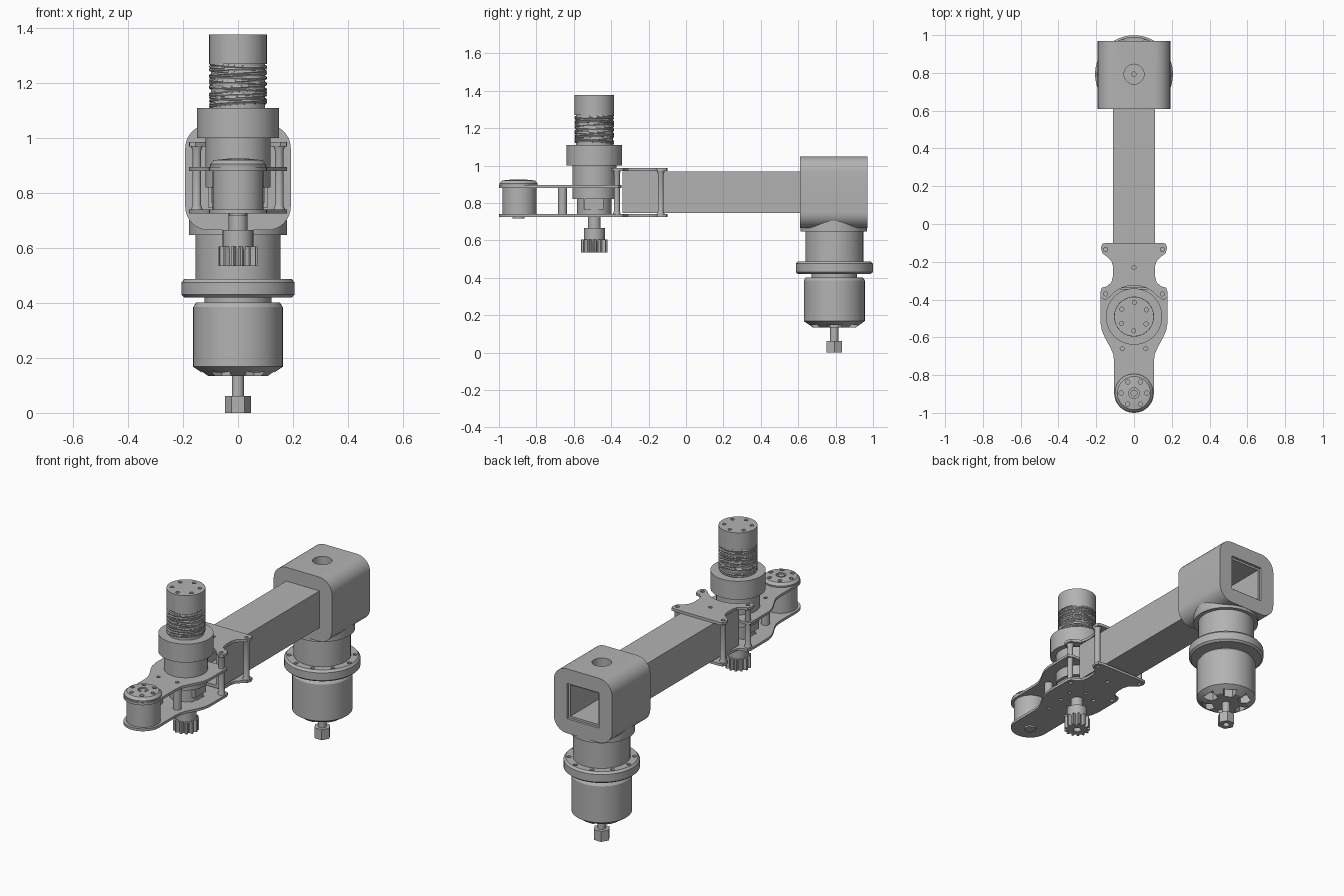
import bpy, bmesh, math, random
from mathutils import Matrix

random.seed(4)
cube = bpy.data.objects.get("Cube")
if cube:
    bpy.data.objects.remove(cube, do_unlink=True)

grey = bpy.data.materials.new("machined grey")
grey.use_nodes = True
grey.diffuse_color = (0.45, 0.45, 0.45, 1)
grey.node_tree.nodes["Principled BSDF"].inputs["Base Color"].default_value = grey.diffuse_color

REAR_Y, MOTOR_Y, WHEEL_Y = 0.793, -0.49, -0.895
TUBE_Z = 0.857


def finish(name, bm):
    bmesh.ops.recalc_face_normals(bm, faces=bm.faces[:])
    mesh = bpy.data.meshes.new(name)
    bm.to_mesh(mesh)
    bm.free()
    mesh.materials.append(grey)
    obj = bpy.data.objects.new(name, mesh)
    bpy.context.collection.objects.link(obj)
    smooth(obj)
    return obj


def smooth(obj):
    bpy.ops.object.select_all(action='DESELECT')
    obj.select_set(True)
    bpy.context.view_layer.objects.active = obj
    bpy.ops.object.shade_smooth_by_angle(angle=math.radians(30))


def lathe(name, profile, x=0, y=0, sides=48):
    """Turned solid from (radius, z) pairs, capped at both ends."""
    bm = bmesh.new()
    rings = []
    for r, z in profile:
        rings.append([bm.verts.new((x + r * math.cos(math.tau * i / sides),
                                    y + r * math.sin(math.tau * i / sides), z))
                      for i in range(sides)])
    for a, b in zip(rings, rings[1:]):
        for i in range(sides):
            j = (i + 1) % sides
            bm.faces.new((a[i], a[j], b[j], b[i]))
    bm.faces.new(rings[0])
    bm.faces.new(rings[-1])
    return finish(name, bm)


def rod(name, r, z0, z1, x=0, y=0, sides=24):
    return lathe(name, [(r, z0), (r, z1)], x, y, sides)


def prism(name, outline, a, b, along_y=False):
    """Outline extruded from a to b along z, or along y."""
    bm = bmesh.new()
    place = (lambda u, v, w: (u, w, v)) if along_y else (lambda u, v, w: (u, v, w))
    low, high = [[bm.verts.new(place(u, v, w)) for u, v in outline] for w in (a, b)]
    for i in range(len(low)):
        j = (i + 1) % len(low)
        bm.faces.new((low[i], low[j], high[j], high[i]))
    bm.faces.new(low)
    bm.faces.new(high)
    return finish(name, bm)


def cut(obj, cutters):
    for c in cutters:
        c.hide_render = True
        mod = obj.modifiers.new("cut", 'BOOLEAN')
        mod.operation, mod.solver, mod.object = 'DIFFERENCE', 'EXACT', c
        bpy.context.view_layer.objects.active = obj
        bpy.ops.object.modifier_apply(modifier=mod.name)
        bpy.data.objects.remove(c, do_unlink=True)
    smooth(obj)


def arc(r, cy, start, end, n):
    return [(r * math.cos(math.radians(start + (end - start) * i / n)),
             cy + r * math.sin(math.radians(start + (end - start) * i / n)))
            for i in range(n + 1)]


def square(half, radius=0.0):
    """Square around the tube axis, with optional round corners."""
    pts = []
    for k in range(4):
        steps = 8 if radius else 0
        mid = math.pi / 4 + k * math.pi / 2
        cx = math.copysign(half - radius, math.cos(mid))
        cz = math.copysign(half - radius, math.sin(mid))
        for i in range(steps + 1):
            t = k * math.pi / 2 + (math.pi / 2) * i / max(steps, 1)
            pts.append((cx + radius * math.cos(t), TUBE_Z + cz + radius * math.sin(t)))
    return pts


def mirrored(half):
    return half + [(-x, y) for x, y in reversed(half) if abs(x) > 1e-5]


def ring_of(count, r, cy, offset=0.0):
    return [(r * math.cos(offset + math.tau * i / count),
             cy + r * math.sin(offset + math.tau * i / count)) for i in range(count)]


# Square arm tube, hollow at both ends
tube = prism("arm_tube", square(0.11), -0.34, 0.955, True)
cut(tube, [prism("cutter", square(0.093), -0.4, 1.1, True),
           rod("cutter", 0.012, 0.9, 1.1, 0, REAR_Y)])

# Rear housing with square socket and round port on top
housing = prism("rear_housing", square(0.192, 0.085), 0.61, 0.97, True)
cut(housing, [prism("cutter", square(0.105), 0.5, 1.1, True),
              rod("cutter", 0.053, 0.94, 1.2, 0, REAR_Y, 40)])
lathe("housing_saddle", [(0.179, 0.648), (0.179, 0.745)], 0, 0.79)

# Rear drive hanging under the housing
lathe("rear_neck", [(0.155, 0.47), (0.155, 0.66)], 0, REAR_Y)
flange = lathe("rear_flange", [(0.195, 0.42), (0.206, 0.43), (0.206, 0.475), (0.195, 0.488)], 0, REAR_Y, 64)
cut(flange, [rod("cutter", 0.012, 0.46, 0.6, x, y, 12) for x, y in ring_of(10, 0.178, REAR_Y)])
lathe("rear_gap_ring", [(0.122, 0.39), (0.122, 0.43)], 0, REAR_Y)
rear_motor = lathe("rear_motor_can", [(0.115, 0.135), (0.163, 0.168), (0.163, 0.385), (0.152, 0.402)], 0, REAR_Y)
vents = []
for i in range(6):
    spread = math.radians(17)
    mid = math.tau * i / 6
    wedge = [(r * math.cos(mid + s), REAR_Y + r * math.sin(mid + s))
             for r, s in ((0.08, -spread), (0.138, -spread), (0.138, spread), (0.08, spread))]
    vents.append(prism("cutter", wedge, 0.1, 0.185))
cut(rear_motor, vents)
rod("rear_shaft", 0.022, 0.04, 0.15, 0, REAR_Y)
hex_nut = rod("rear_hex_nut", 0.047, 0, 0.062, 0, REAR_Y, 6)
cut(hex_nut, [rod("cutter", 0.018, -0.1, 0.03, 0, REAR_Y, 16)])

# Plate outlines: rear ears, waist, wide shoulders, rounded nose
ears = [(0.15, -0.1), (0.168, -0.105), (0.175, -0.125), (0.168, -0.155), (0.14, -0.175),
        (0.12, -0.195), (0.111, -0.225), (0.111, -0.275), (0.12, -0.31), (0.145, -0.33)]
shoulders = [(0.17, -0.338), (0.178, -0.36), (0.178, -0.52), (0.17, -0.565), (0.155, -0.6),
             (0.125, -0.655), (0.11, -0.69), (0.105, -0.73)]
nose = arc(0.105, WHEEL_Y, 0, -90, 12)
ear_holes = [(s * 0.15, y) for s in (-1, 1) for y in (-0.135, -0.37)]
post_spots = [(s * 0.062, -0.66) for s in (-1, 1)]


def drill(obj, spots, r, z):
    cut(obj, [rod("cutter", r, z - 0.05, z + 0.05, x, y, 12) for x, y in spots])


lower = prism("lower_plate", mirrored(ears + shoulders + nose), 0.725, 0.74)
drill(lower, ear_holes + post_spots + [(0, -0.23)] + ring_of(6, 0.09, MOTOR_Y, 0.4), 0.011, 0.73)
upper = prism("upper_plate", mirrored([(0.15, -0.345)] + shoulders[1:] + nose), 0.88, 0.895)
drill(upper, post_spots, 0.011, 0.89)
bracket = prism("tube_bracket", mirrored(ears + shoulders[:2] + [(0.176, -0.39), (0.155, -0.402)]
                                         + arc(0.165, MOTOR_Y, 40, 90, 8)), 0.97, 0.986)
drill(bracket, ear_holes + [(0, -0.23)], 0.011, 0.98)

# Spacers between the plates
for x, y in ear_holes:
    lathe("bracket_spacer", [(0.022, 0.738), (0.016, 0.755), (0.016, 0.955), (0.022, 0.972)], x, y, 20)
for x, y in post_spots:
    rod("plate_spacer", 0.024, 0.738, 0.882, x, y)

# Front wheel between the plates with domed cap
rod("front_wheel", 0.092, 0.735, 0.885, 0, -0.89, 48)
cap = lathe("wheel_cap", [(0.1, 0.89), (0.102, 0.905), (0.088, 0.92), (0.04, 0.925)], 0, WHEEL_Y)
cut(cap, [rod("cutter", 0.028, 0.912, 1, 0, WHEEL_Y)]
    + [rod("cutter", 0.012, 0.905, 1, x, y, 12) for x, y in ring_of(6, 0.068, WHEEL_Y)])
rod("wheel_axle", 0.018, 0.716, 0.922, 0, WHEEL_Y)
rod("axle_head", 0.032, 0.716, 0.73, 0, WHEEL_Y)

# Front motor: gearbox, body, collar, winding and top can
rod("front_gearbox", 0.092, 0.735, 0.83, 0, MOTOR_Y, 48)
rod("front_motor_body", 0.118, 0.82, 1.005, 0, MOTOR_Y, 48)
for s in (-1, 1):
    plate = [(s * u, v) for u, v in ((0.08, -0.545), (0.098, -0.545), (0.098, -0.44), (0.08, -0.44))]
    prism("gearbox_side_block", plate, 0.765, 0.835)
lathe("front_motor_collar", [(0.149, 1.0), (0.149, 1.11)], 0, MOTOR_Y, 64)
can = rod("front_motor_can", 0.105, 1.27, 1.378, 0, MOTOR_Y, 48)
cut(can, [rod("cutter", 0.011, 1.365, 1.5, x, y, 12) for x, y in ring_of(6, 0.075, MOTOR_Y, 0.5)])
rod("winding_core", 0.099, 1.1, 1.28, 0, MOTOR_Y, 48)

# Loose wire turns, each tilted a little
for i in range(20):
    bpy.ops.mesh.primitive_torus_add(
        location=(0, MOTOR_Y, 1.122 + i * 0.0076), major_radius=0.1, minor_radius=0.0058,
        major_segments=40, minor_segments=6,
        rotation=(random.uniform(-0.09, 0.09), random.uniform(-0.09, 0.09), 0))
    turn = bpy.context.object
    turn.name = "wire_turn"
    turn.data.materials.append(grey)
    smooth(turn)


# Output pinion under the lower plate
def gear(name, teeth, root, tip, z0, z1):
    outline = []
    for i in range(teeth * 4):
        r = tip if i % 4 < 2 else root
        t = math.tau * i / (teeth * 4)
        outline.append((r * math.cos(t), MOTOR_Y + r * math.sin(t)))
    return prism(name, outline, z0, z1)


rod("pinion_shaft", 0.034, 0.6, 0.735, 0, MOTOR_Y)
rod("pinion_hub", 0.056, 0.595, 0.665, 0, MOTOR_Y)
pinion = gear("pinion", 13, 0.054, 0.071, 0.535, 0.605)
cut(pinion, [rod("cutter", 0.022, 0.4, 0.565, 0, MOTOR_Y)])
